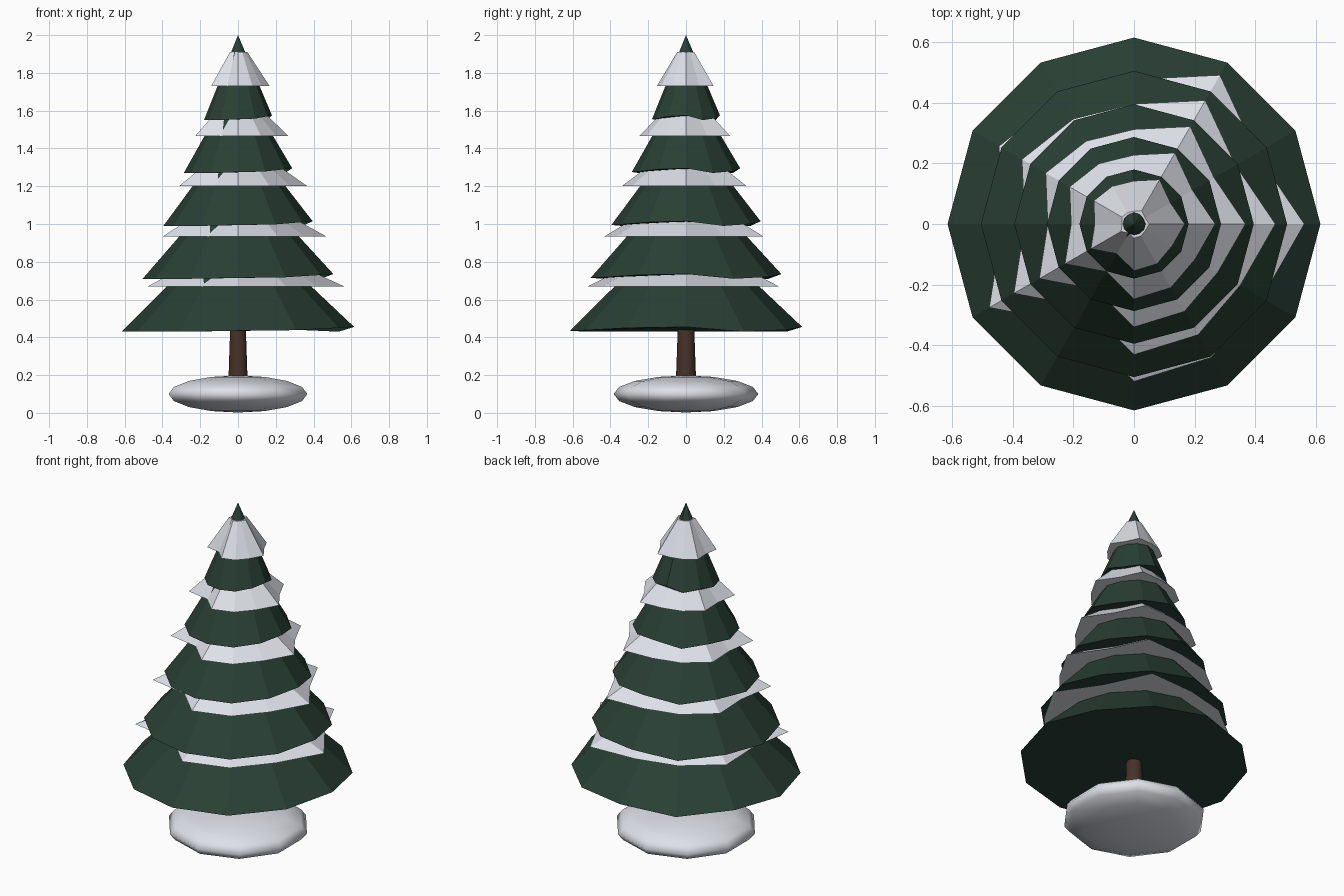
import bpy, bmesh, math

if "Cube" in bpy.data.objects:
    bpy.data.objects.remove(bpy.data.objects["Cube"])

def material(name, rgb):
    m = bpy.data.materials.new(name)
    m.diffuse_color = (*rgb, 1)
    m.use_nodes = True
    m.node_tree.nodes["Principled BSDF"].inputs["Base Color"].default_value = m.diffuse_color
    return m

GREEN = material("dark_pine_green", (0.022, 0.050, 0.035))
SNOW = material("snow_white", (0.83, 0.86, 0.92))
BARK = material("bark_brown", (0.060, 0.032, 0.020))

def frustum(name, mat, z0, z1, r0, r1, radial, lift):
    """Closed flat-shaded frustum; per-corner radius factors and rim lifts."""
    n = len(radial)
    bm = bmesh.new()
    def ring(r, z, lifts):
        return [bm.verts.new((r * k * math.cos(math.tau * i / n),
                              r * k * math.sin(math.tau * i / n), z + lifts[i]))
                for i, k in enumerate(radial)]
    low = ring(r0, z0, lift)
    bm.faces.new(low[::-1])
    if r1 > 0:
        high = ring(r1, z1, [0] * n)
        bm.faces.new(high)
        for i in range(n):
            j = (i + 1) % n
            bm.faces.new((low[i], low[j], high[j], high[i]))
    else:
        tip = bm.verts.new((0, 0, z1))
        for i in range(n):
            bm.faces.new((low[i], low[(i + 1) % n], tip))
    mesh = bpy.data.meshes.new(name)
    bm.to_mesh(mesh)
    bm.free()
    mesh.materials.append(mat)
    ob = bpy.data.objects.new(name, mesh)
    bpy.context.collection.objects.link(ob)
    return ob

# five branch tiers with slightly uneven rims
RIM_LIFT = [.025, 0, .01, .025, 0, .015, 0, 0, 0, .005, .008, .02]
TIERS = [(.615, .165), (.505, .115), (.395, .065), (.287, .035), (.18, 0)]
for i, (r0, r1) in enumerate(TIERS):
    z = .43 + .28 * i
    frustum(f"branch_tier_{i + 1}", GREEN, z, z + .45, r0, r1, [1] * 12, RIM_LIFT)

# ragged snow collars lying on each tier
RAGGED = [1.06, .88, 1.07, .90, .91, .97, .82, 1.04, .72, .98, .96, .92]
for i, r in enumerate([.53, .44, .347, .253, .158]):
    z = .67 + .265 * i
    frustum(f"snow_collar_{i + 1}", SNOW, z, z + .18, r, r * .3, RAGGED, [0] * 12)

# trunk
bpy.ops.mesh.primitive_cone_add(vertices=10, radius1=.056, radius2=.038,
                                depth=.5, location=(0, 0, .35))
trunk = bpy.context.object
trunk.name = "trunk"
trunk.data.materials.append(BARK)
bpy.ops.object.shade_smooth_by_angle(angle=math.radians(50))

# smooth snow mound at the foot
bpy.ops.mesh.primitive_uv_sphere_add(segments=10, ring_count=8, radius=1,
                                     location=(0, 0, .1))
mound = bpy.context.object
mound.name = "snow_mound"
mound.scale = (.386, .383, .098)
bpy.ops.object.transform_apply(location=False, rotation=False, scale=True)
mound.data.materials.append(SNOW)
bpy.ops.object.shade_smooth()
